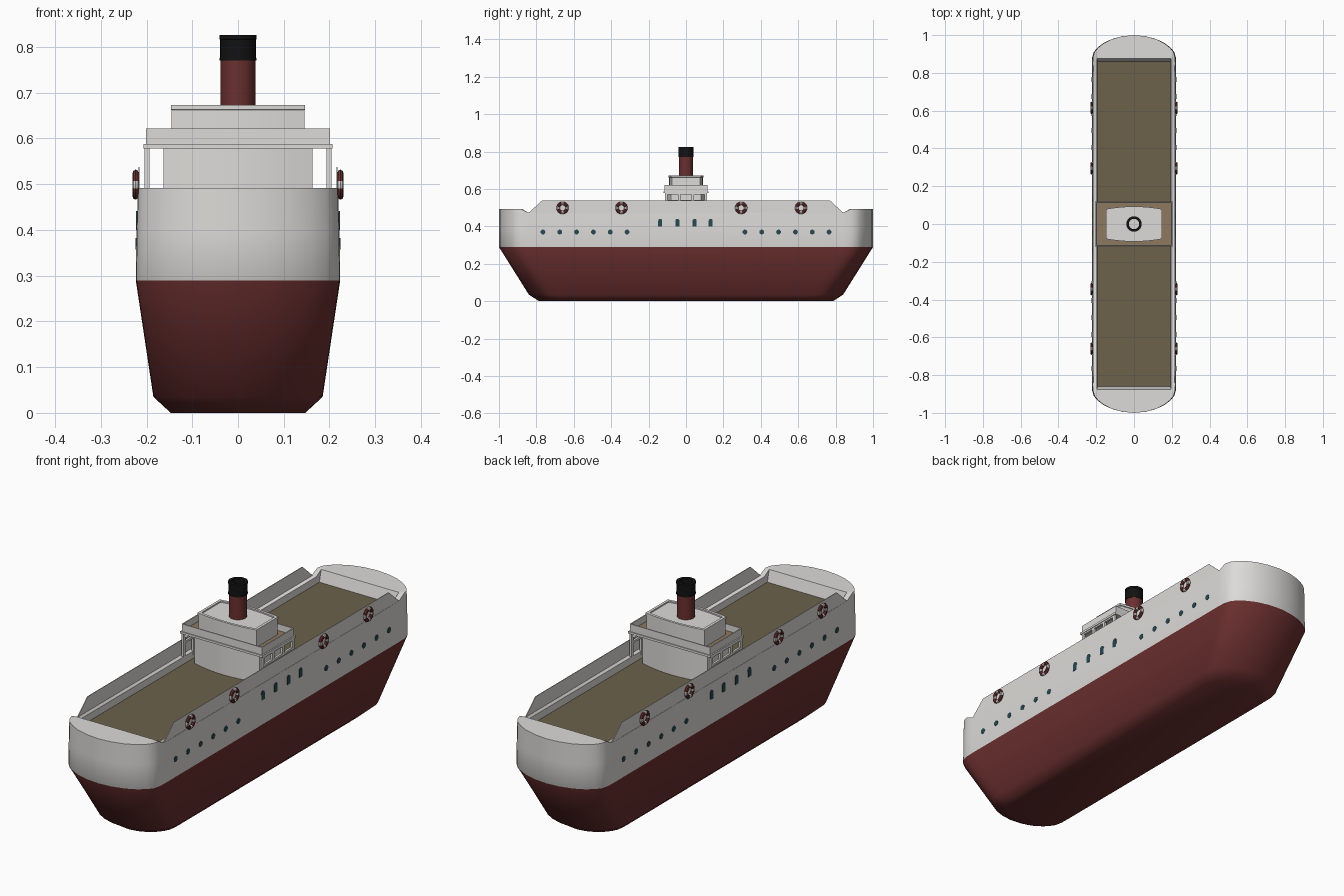
import bpy, bmesh, math

if "Cube" in bpy.data.objects:
    bpy.data.objects.remove(bpy.data.objects["Cube"])

def mat(name, r, g, b):
    m = bpy.data.materials.new(name)
    m.diffuse_color = (r, g, b, 1)
    m.use_nodes = True
    m.node_tree.nodes["Principled BSDF"].inputs["Base Color"].default_value = m.diffuse_color
    return m

WHITE = mat("white paint", .72, .71, .69)
RED = mat("dark red paint", .145, .028, .028)
DECK = mat("deck brown", .15, .12, .07)
FLOOR = mat("bridge floor tan", .27, .19, .115)
BLACK = mat("funnel black", .006, .006, .006)
GLASS = mat("dark teal glass", .02, .065, .085)

def finish(name, bm, mats, angle=35):
    bmesh.ops.recalc_face_normals(bm, faces=bm.faces[:])
    me = bpy.data.meshes.new(name)
    bm.to_mesh(me)
    bm.free()
    for m in mats:
        me.materials.append(m)
    ob = bpy.data.objects.new(name, me)
    bpy.context.collection.objects.link(ob)
    if angle:
        bpy.ops.object.select_all(action='DESELECT')
        ob.select_set(True)
        bpy.context.view_layer.objects.active = ob
        bpy.ops.object.shade_smooth_by_angle(angle=math.radians(angle))
    return ob

def loft(bm, rings, cap_start=False, cap_end=False):
    """Join closed rings of points; returns the face lists per step and the end cap."""
    vs = [[bm.verts.new(p) for p in r] for r in rings]
    n = len(vs[0])
    bands = [[bm.faces.new((a[i], a[(i + 1) % n], b[(i + 1) % n], b[i])) for i in range(n)]
             for a, b in zip(vs, vs[1:])]
    if cap_start:
        bm.faces.new(vs[0][::-1])
    end = bm.faces.new(vs[-1]) if cap_end else None
    return bands, end

def prism(bm, pts, lo, hi, axis='z'):
    place = {'z': lambda p, h: (p[0], p[1], h), 'x': lambda p, h: (h, p[0], p[1])}[axis]
    loft(bm, [[place(p, h) for p in pts] for h in (lo, hi)], True, True)

def box(bm, x0, x1, y0, y1, z0, z1):
    prism(bm, [(x0, y0), (x1, y0), (x1, y1), (x0, y1)], z0, z1)

def mirrored(ob):
    ob.modifiers.new("mirror", 'MIRROR')
    return ob

# hull: rounded plan outline, lofted upward, then in and down to the deck
CAP = [(1, .16), (.993, .12), (.955, .09), (.87, .067), (.73, .043), (.53, .021), (.28, .006), (0, 0)]

def outline(w, l, z, side_z=None):
    q = [(w * fx, l - dy) for fx, dy in CAP]
    half = q + [(-x, y) for x, y in q[-2::-1]]
    ring = half + [(-x, -y) for x, y in half]
    return [(x, y, side_z if side_z and abs(y) < l - .13 else z) for x, y in ring]

def clamp(ring, x, y, z):
    return [(max(-x, min(x, p[0])), max(-y, min(y, p[1])), z or p[2]) for p in ring]

rim = outline(.219, 1.0, .492, .472)
rings = [outline(.147, .785, 0), outline(.185, .84, .035), outline(.2235, 1.0, .29),
         outline(.222, 1.0, .40), rim, clamp(rim, .195, .875, None)]
rings.append(clamp(rim, .194, .86, .44))
bm = bmesh.new()
bands, deck = loft(bm, rings, True, True)
for f in bm.faces:
    f.material_index = 1 if f.calc_center_median().z < .29 else 0
deck.material_index = 2
bmesh.ops.remove_doubles(bm, verts=bm.verts[:], dist=1e-5)
finish("hull", bm, [WHITE, RED, DECK], 45)

# side bulwark sheets
bm = bmesh.new()
prism(bm, [(-.85, .465), (.85, .465), (.77, .538), (-.77, .538)], .215, .218, 'x')
mirrored(finish("bulwark", bm, [WHITE], 0))

# portholes and hull windows as thin plates
bm = bmesh.new()
for i in range(6):
    for s in (-1, 1):
        y = s * (.315 + .09 * i)
        prism(bm, [(y + .013 * math.cos(a), .37 + .013 * math.sin(a))
                   for a in [k * math.tau / 10 for k in range(10)]], .217, .224, 'x')
for y in (-.138, -.046, .046, .132):
    arch = [(y + .011 * math.cos(a), .43 + .011 * math.sin(a))
            for a in [k * math.pi / 6 for k in range(7)]]
    prism(bm, [(y - .011, .4), (y + .011, .4)] + arch, .216, .2235, 'x')
mirrored(finish("hull_windows", bm, [GLASS], 0))

# life rings with alternating red and white sections
for n, y in enumerate((-.66, -.345, .295, .615)):
    bm = bmesh.new()
    N, M = 24, 8
    tor = []
    for i in range(N):
        a = math.tau * i / N
        tor.append([])
        for j in range(M):
            b = math.tau * j / M
            r = .024 + .009 * math.cos(b)
            tor[-1].append((.224 + .007 * math.sin(b), y + r * math.cos(a), .499 + r * math.sin(a)))
    bands, _ = loft(bm, tor + [tor[0]])
    for i, band in enumerate(bands):
        for f in band:
            f.material_index = 1 if (i + 1) % 6 < 2 else 0
    bmesh.ops.remove_doubles(bm, verts=bm.verts[:], dist=1e-5)
    mirrored(finish(f"life_ring_{n + 1}", bm, [RED, WHITE]))

# deckhouse with bowed ends
def bowed(w, d, bow):
    xs = [w * (k / 4 - 1) for k in range(9)]
    front = [(x, -d - bow * (1 - (x / w) ** 2)) for x in xs]
    return front + [(-x, -y) for x, y in front]

bm = bmesh.new()
prism(bm, bowed(.163, .08, .025), .43, .58)
finish("deckhouse", bm, [WHITE])

# posts and rails carrying the bridge
bm = bmesh.new()
for y in (-.105, -.036, .036, .105):
    box(bm, .194, .204, y - .007, y + .007, .435, .58)
box(bm, .194, .204, -.112, .112, .571, .58)
box(bm, .194, .204, -.112, .112, .53, .54)
mirrored(finish("bridge_posts", bm, [WHITE], 0))

# bridge slab, floor and parapet
bm = bmesh.new()
box(bm, -.207, .207, -.12, .12, .578, .588)
finish("bridge_slab", bm, [WHITE], 0)
bm = bmesh.new()
box(bm, -.197, .197, -.112, .112, .588, .592)
finish("bridge_floor", bm, [FLOOR], 0)
bm = bmesh.new()
for s in (-1, 1):
    y0, y1 = sorted((s * .111, s * .116))
    box(bm, -.201, .201, y0, y1, .588, .622)
    x0, x1 = sorted((s * .196, s * .201))
    box(bm, x0, x1, -.111, .111, .588, .622)
finish("bridge_parapet", bm, [WHITE], 0)

# wheelhouse with a recessed roof
def flat(w, d, b, z):
    return [(x, y, z) for x, y in bowed(w, d, b)]

bm = bmesh.new()
loft(bm, [flat(.145, .076, .014, .588), flat(.145, .076, .014, .662), flat(.147, .079, .014, .663),
          flat(.147, .079, .014, .673), flat(.135, .068, .014, .673), flat(.135, .068, .014, .667)],
     True, True)
finish("wheelhouse", bm, [WHITE])

# funnel: revolved open tube with a black banded top
prof = [(.038, .66), (.038, .77), (.0405, .77), (.0405, .776), (.039, .776), (.039, .816),
        (.0405, .817), (.0405, .826), (.027, .826), (.027, .668)]
bm = bmesh.new()
bands, _ = loft(bm, [[(r * math.cos(math.tau * k / 32), r * math.sin(math.tau * k / 32), z)
                      for k in range(32)] for r, z in prof])
for i, band in enumerate(bands):
    for f in band:
        f.material_index = 0 if i == 0 else 1
finish("funnel", bm, [RED, BLACK])
